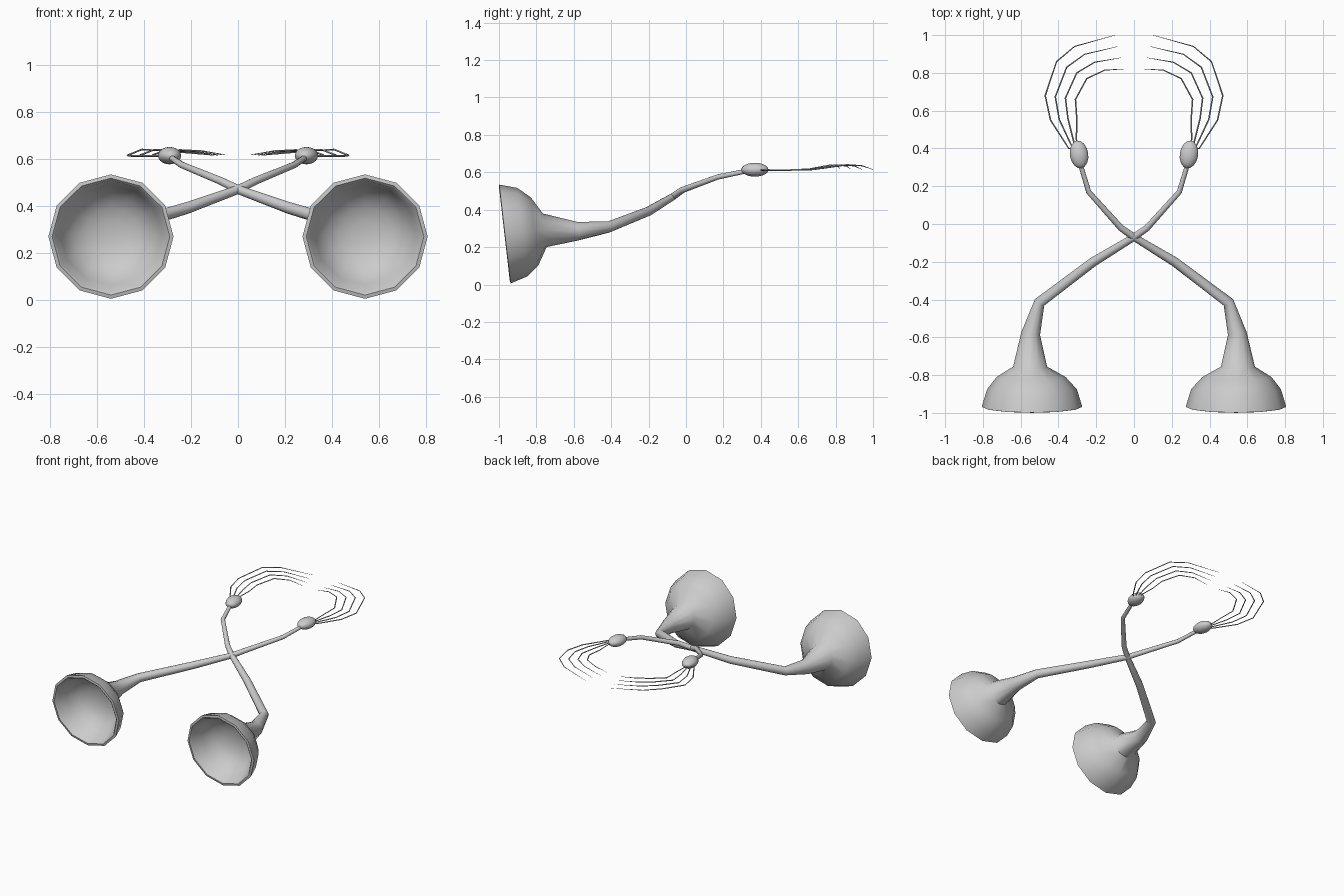
import bpy, bmesh, math
from mathutils import Vector

if "Cube" in bpy.data.objects:
    bpy.data.objects.remove(bpy.data.objects["Cube"])


def finish(bm, name):
    bmesh.ops.recalc_face_normals(bm, faces=bm.faces)
    me = bpy.data.meshes.new(name)
    bm.to_mesh(me)
    bm.free()
    ob = bpy.data.objects.new(name, me)
    bpy.context.collection.objects.link(ob)
    bpy.ops.object.select_all(action='DESELECT')
    ob.select_set(True)
    bpy.context.view_layer.objects.active = ob
    bpy.ops.object.shade_smooth_by_angle(angle=math.radians(50))
    return ob


def loft(name, rings, sides, fixed=0, axis=None):
    """Skin rings (x, y, z, radius); the first `fixed` rings face along `axis`."""
    bm = bmesh.new()
    pts = [Vector(r[:3]) for r in rings]
    loops = []
    for i, p in enumerate(pts):
        if i < fixed:
            t = Vector(axis).normalized()
        else:
            a = (p - pts[i - 1]).normalized() if i > 0 else Vector()
            b = (pts[i + 1] - p).normalized() if i < len(pts) - 1 else Vector()
            t = (a + b).normalized()
        side = t.cross(Vector((0, 0, 1))).normalized()
        up = side.cross(t)
        loop = []
        for k in range(sides):
            ang = 2 * math.pi * k / sides
            loop.append(bm.verts.new(p + rings[i][3] * (up * math.cos(ang) + side * math.sin(ang))))
        loops.append(loop)
    for a, b in zip(loops, loops[1:]):
        for k in range(sides):
            n = (k + 1) % sides
            bm.faces.new((a[k], a[n], b[n], b[k]))
    bm.faces.new(loops[0])
    bm.faces.new(loops[-1])
    return finish(bm, name)


# Bell interior, rim, bell exterior, then neck and crossing tube
BELL = [(0.54, -0.775, 0.29, 0.05), (0.54, -0.79, 0.288, 0.11), (0.54, -0.82, 0.285, 0.165),
        (0.54, -0.885, 0.278, 0.215), (0.54, -0.962, 0.27, 0.24), (0.54, -0.971, 0.27, 0.25),
        (0.54, -0.968, 0.27, 0.266), (0.54, -0.875, 0.28, 0.238), (0.545, -0.81, 0.285, 0.183),
        (0.55, -0.755, 0.29, 0.09)]
TUBE = [(0.547, -0.58, 0.285, 0.05), (0.5, -0.415, 0.307, 0.03), (0.215, -0.2, 0.392, 0.025),
        (0, -0.07, 0.47, 0.019), (-0.07, -0.02, 0.505, 0.017), (-0.24, 0.17, 0.575, 0.014),
        (-0.288, 0.33, 0.608, 0.012)]

# Outermost and innermost wire paths; the others are blended between them
OUTER = [(0.305, 0.4, 0.615), (0.345, 0.4, 0.612), (0.442, 0.55, 0.612), (0.47, 0.68, 0.615),
         (0.41, 0.86, 0.64), (0.315, 0.94, 0.635), (0.1, 1.0, 0.615)]
INNER = [(0.3, 0.4, 0.615), (0.305, 0.45, 0.612), (0.303, 0.56, 0.612), (0.31, 0.66, 0.617),
         (0.25, 0.77, 0.638), (0.155, 0.815, 0.634), (0.055, 0.82, 0.618)]
WIRE_R = [0.004, 0.004, 0.004, 0.004, 0.0038, 0.003, 0.001]

for s, label in ((1, "right"), (-1, "left")):
    loft(f"horn_{label}", [(s * x, y, z, r) for x, y, z, r in BELL + TUBE], 12,
         len(BELL), (0, 1, -0.0 + 0.115))

    # Egg-shaped knob at the tube end
    bm = bmesh.new()
    bmesh.ops.create_uvsphere(bm, u_segments=16, v_segments=10, radius=1)
    knob = finish(bm, f"knob_{label}")
    knob.location = (s * 0.291, 0.368, 0.614)
    knob.scale = (0.049, 0.074, 0.037)
    knob.rotation_euler = (0, 0, -s * math.radians(9))

    # Four tapering wires
    for n in range(4):
        f = n / 3
        path = []
        for a, b, r in zip(OUTER, INNER, WIRE_R):
            p = Vector(a).lerp(Vector(b), f)
            path.append((s * p.x, p.y, p.z, r))
        loft(f"wire_{label}_{n + 1}", path, 4)
